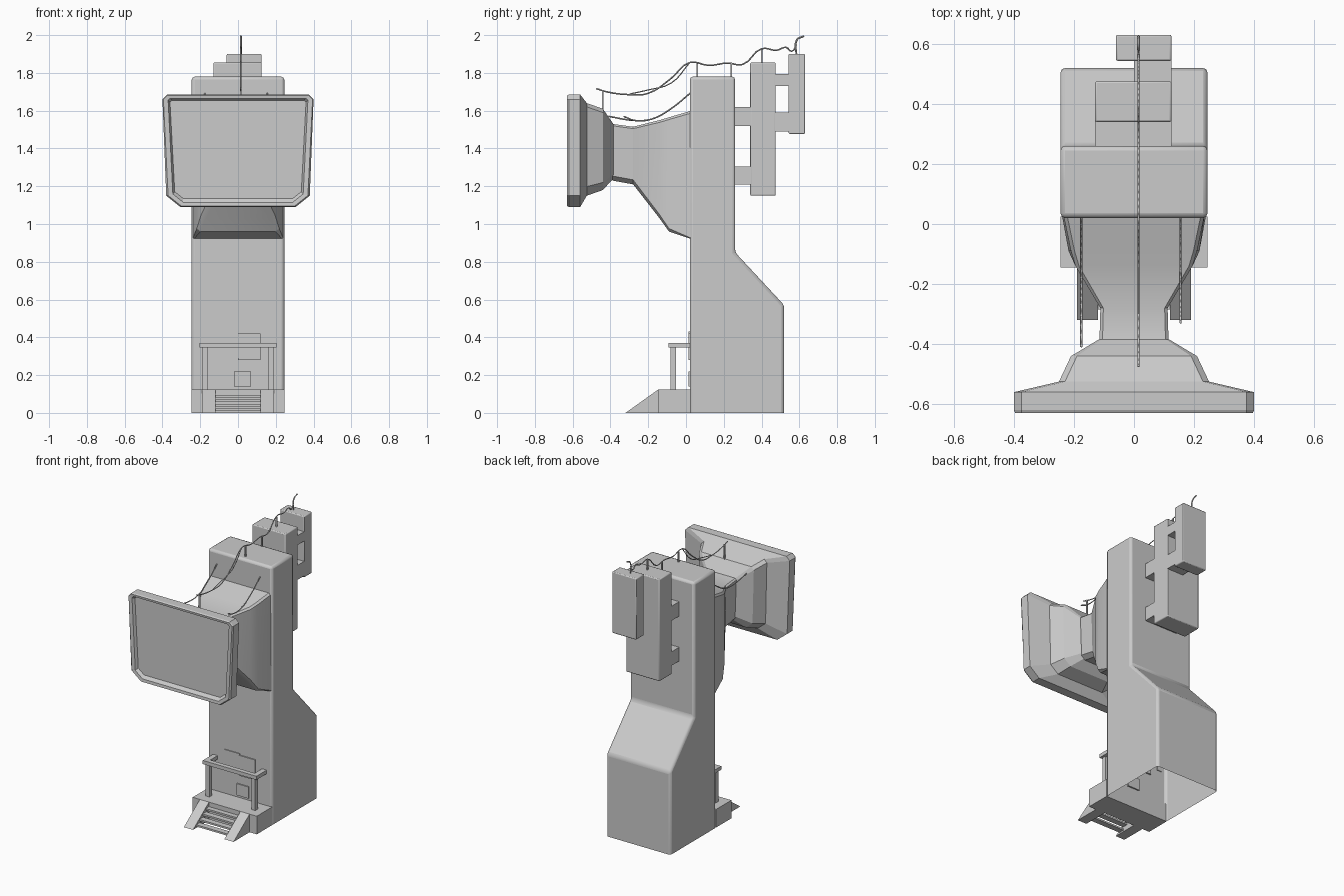
import bpy, bmesh

if "Cube" in bpy.data.objects:
    bpy.data.objects.remove(bpy.data.objects["Cube"])


def finish(name, bm, bevel=0.0, smooth=True):
    bmesh.ops.recalc_face_normals(bm, faces=bm.faces)
    me = bpy.data.meshes.new(name)
    bm.to_mesh(me)
    bm.free()
    ob = bpy.data.objects.new(name, me)
    bpy.context.collection.objects.link(ob)
    if bevel:
        m = ob.modifiers.new("bevel", "BEVEL")
        m.width, m.segments, m.limit_method = bevel, 2, "ANGLE"
    if smooth:
        bpy.ops.object.select_all(action="DESELECT")
        ob.select_set(True)
        bpy.context.view_layer.objects.active = ob
        bpy.ops.object.shade_smooth_by_angle(angle=0.5)
    return ob


def box(name, x0, x1, y0, y1, z0, z1, bevel=0.0):
    bm = bmesh.new()
    bmesh.ops.create_cube(bm, size=1)
    for v in bm.verts:
        v.co = ((x0 + x1) / 2 + v.co.x * (x1 - x0),
                (y0 + y1) / 2 + v.co.y * (y1 - y0),
                (z0 + z1) / 2 + v.co.z * (z1 - z0))
    return finish(name, bm, bevel, bevel > 0)


def side_profile(name, pts, x0, x1, bevel=0.0, open_bottom=False):
    """Extrude a (y, z) outline along x."""
    bm = bmesh.new()
    a = [bm.verts.new((x0, y, z)) for y, z in pts]
    b = [bm.verts.new((x1, y, z)) for y, z in pts]
    bm.faces.new(a)
    bm.faces.new(b)
    n = len(pts)
    for i in range(n):
        j = (i + 1) % n
        if open_bottom and pts[i][1] == 0 and pts[j][1] == 0:
            continue
        bm.faces.new((a[i], a[j], b[j], b[i]))
    return finish(name, bm, bevel, bevel > 0)


def loft(name, sections, smooth=False):
    """Join chamfered sections: (y, z_low, z_high, half_low, half_high, chamfer_low, chamfer_high)."""
    bm = bmesh.new()
    rings = []
    for y, z0, z1, w0, w1, c0, c1 in sections:
        half = [(w0 - c0, z0), (w0, z0 + c0 * 0.8), (w1, z1 - c1), (w1 - c1, z1)]
        pts = half + [(-x, z) for x, z in reversed(half)]
        rings.append([bm.verts.new((x, y, z)) for x, z in pts])
    for r, s in zip(rings, rings[1:]):
        for i in range(8):
            j = (i + 1) % 8
            bm.faces.new((r[i], r[j], s[j], s[i]))
    bm.faces.new(rings[0])
    bm.faces.new(rings[-1])
    return finish(name, bm, 0, smooth)


def cable(name, pts, radius=0.004):
    cu = bpy.data.curves.new(name, "CURVE")
    cu.dimensions = "3D"
    cu.bevel_depth, cu.bevel_resolution, cu.use_fill_caps = radius, 0, True
    cu.resolution_u = 4
    sp = cu.splines.new("BEZIER")
    sp.bezier_points.add(len(pts) - 1)
    for p, co in zip(sp.bezier_points, pts):
        p.co = co
        p.handle_left_type = p.handle_right_type = "AUTO"
    ob = bpy.data.objects.new(name, cu)
    bpy.context.collection.objects.link(ob)


# Tower with the flared rear base
side_profile("tower", [(0.02, 0), (0.02, 1.78), (0.26, 1.78), (0.26, 0.85), (0.52, 0.57), (0.52, 0)],
             -0.245, 0.245, 0.016, True)

# Neck flaring from the screen housing into the tower
loft("neck", [
    (-0.39, 1.23, 1.53, 0.105, 0.115, 0.03, 0.01),
    (-0.28, 1.21, 1.515, 0.105, 0.112, 0.03, 0.01),
    (-0.14, 1.03, 1.55, 0.195, 0.195, 0.025, 0.012),
    (-0.09, 0.96, 1.565, 0.218, 0.21, 0.02, 0.012),
    (0.03, 0.92, 1.60, 0.24, 0.235, 0.005, 0.012)], True)

# Screen housing: frame, recessed glass and stepped back shell in one loft
loft("screen_housing", [
    (-0.61, 1.135, 1.655, 0.335, 0.36, 0.045, 0.01),
    (-0.628, 1.115, 1.665, 0.345, 0.37, 0.055, 0.01),
    (-0.63, 1.095, 1.68, 0.37, 0.395, 0.07, 0.02),
    (-0.62, 1.09, 1.685, 0.38, 0.40, 0.075, 0.025),
    (-0.56, 1.09, 1.685, 0.38, 0.40, 0.075, 0.025),
    (-0.525, 1.15, 1.64, 0.24, 0.25, 0.06, 0.02),
    (-0.44, 1.18, 1.61, 0.20, 0.21, 0.05, 0.02),
    (-0.385, 1.24, 1.53, 0.11, 0.118, 0.03, 0.01)])

# Equipment boxes hung on the back, with their brackets
box("rear_box_large", -0.13, 0.125, 0.34, 0.475, 1.15, 1.855, 0.006)
box("rear_box_small", -0.06, 0.125, 0.543, 0.63, 1.477, 1.90, 0.006)
for z0, z1 in ((1.21, 1.305), (1.52, 1.62)):
    box("tower_bracket", -0.13, 0.125, 0.25, 0.345, z0, z1)
for z0, z1 in ((1.49, 1.59), (1.73, 1.795)):
    box("box_bracket", 0.0, 0.125, 0.47, 0.548, z0, z1)

# Entry platform
box("platform", -0.245, 0.245, -0.145, 0.025, 0, 0.125)

# Stair cheeks and steps
for s in (-1, 1):
    side_profile("stair_cheek", [(-0.145, 0), (-0.145, 0.125), (-0.32, 0)],
                 *sorted((s * 0.12, s * 0.19)))
for i in range(4):
    y, z = -0.285 + i * 0.035, 0.022 + i * 0.024
    box("step", -0.12, 0.12, y, y + 0.04, z - 0.012, z)

# Railing
box("rail_front", -0.205, 0.205, -0.092, -0.06, 0.345, 0.37)
for s in (-1, 1):
    box("rail_side", *sorted((s * 0.17, s * 0.205)), -0.06, 0.025, 0.345, 0.37)
    box("rail_post", s * 0.175 - 0.014, s * 0.175 + 0.014, -0.082, -0.054, 0.12, 0.35)

# Wall panels behind the railing
box("panel_left", -0.115, 0.0, 0.014, 0.03, 0.29, 0.43)
box("panel_right", 0.0, 0.12, 0.012, 0.03, 0.28, 0.42)
box("panel_low", -0.02, 0.07, 0.012, 0.03, 0.14, 0.22)

# Cable posts
X = 0.015
for y, z0, z1 in ((-0.44, 1.60, 1.71), (0.06, 1.775, 1.85), (0.24, 1.775, 1.85), (0.40, 1.85, 1.925)):
    box("cable_post", X - 0.004, X + 0.004, y - 0.004, y + 0.004, z0, z1)
cable("antenna", [(X, 0.585, 1.89), (X, 0.587, 1.975), (X, 0.625, 1.995)], 0.005)

# Overhead cables and the two tower-to-screen cables
cable("cable_main", [(X, -0.475, 1.717), (X, -0.42, 1.70), (X, -0.30, 1.685), (X, -0.20, 1.692),
                     (X, -0.08, 1.77), (X, 0.02, 1.855), (X, 0.12, 1.84), (X, 0.22, 1.852),
                     (X, 0.30, 1.845), (X, 0.40, 1.928), (X, 0.48, 1.92), (X, 0.53, 1.935),
                     (X, 0.56, 1.915), (X, 0.585, 1.95)])
cable("cable_second", [(X, -0.30, 1.688), (X, -0.20, 1.71), (X, -0.08, 1.745), (X, 0.02, 1.855)], 0.003)
for x, y_end in ((-0.175, -0.41), (0.155, -0.33)):
    cable("side_cable", [(x, y_end, 1.57), (x, -0.27, 1.548), (x, -0.18, 1.556),
                         (x, -0.08, 1.61), (x, 0.025, 1.695)])
